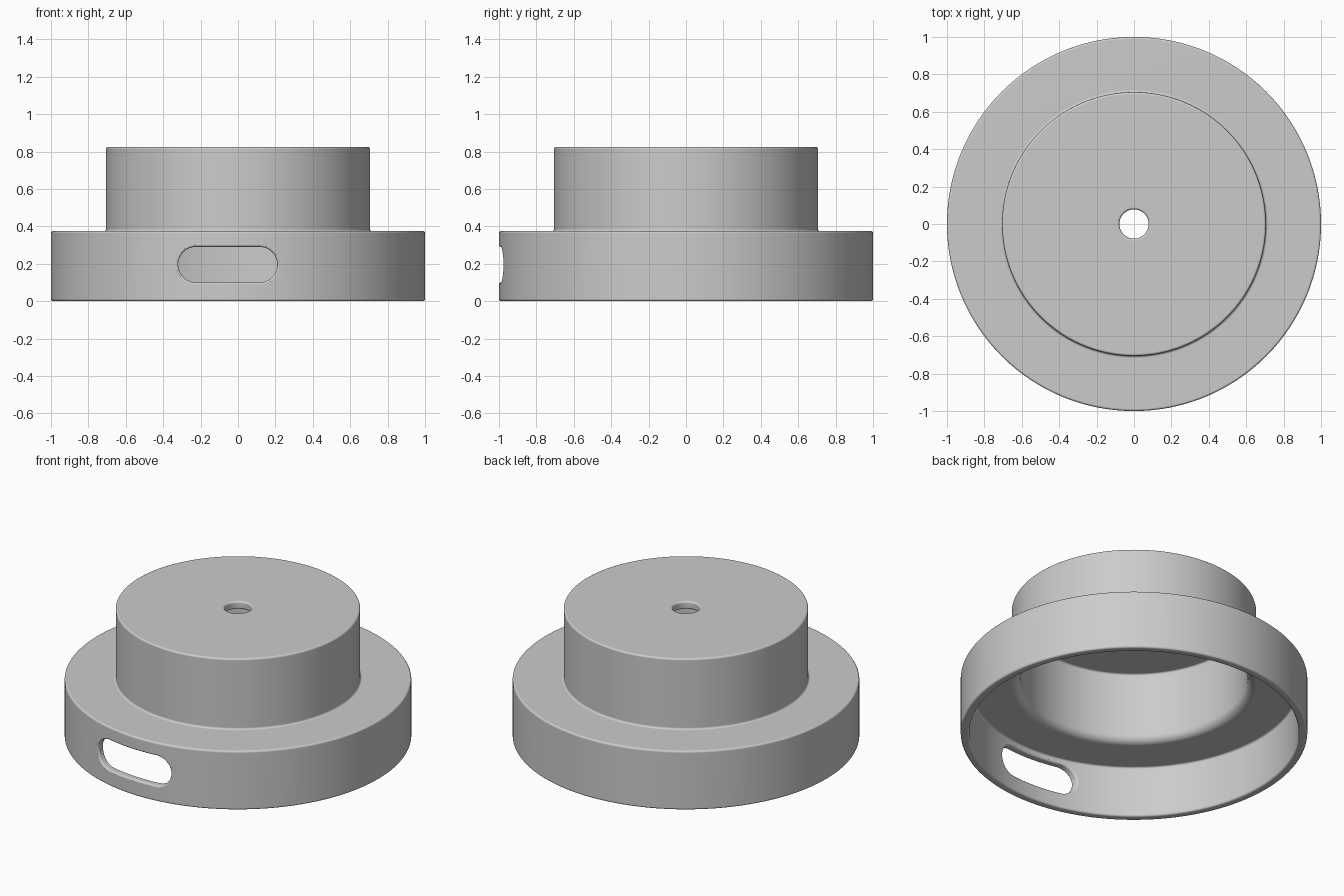
import bpy, bmesh, math
from mathutils import Vector

if "Cube" in bpy.data.objects:
    bpy.data.objects.remove(bpy.data.objects["Cube"])

grey = bpy.data.materials.new("plain grey")
grey.use_nodes = True
grey.diffuse_color = (0.6, 0.6, 0.6, 1)
grey.node_tree.nodes["Principled BSDF"].inputs["Base Color"].default_value = grey.diffuse_color

WALL = 0.05
EDGE = 0.012
ARC = 5
STEPS = 192


def loft(name, loops, joined):
    """Skin equal closed loops; join last to first, or else cap both ends."""
    bm = bmesh.new()
    rings = [[bm.verts.new(p) for p in loop] for loop in loops]
    pairs = list(zip(rings, rings[1:]))
    if joined:
        pairs.append((rings[-1], rings[0]))
    else:
        bm.faces.new(rings[0])
        bm.faces.new(rings[-1])
    for a, b in pairs:
        for i in range(len(a)):
            bm.faces.new((a[i - 1], a[i], b[i], b[i - 1]))
    bmesh.ops.recalc_face_normals(bm, faces=bm.faces[:])
    mesh = bpy.data.meshes.new(name)
    bm.to_mesh(mesh)
    bm.free()
    mesh.materials.append(grey)
    obj = bpy.data.objects.new(name, mesh)
    bpy.context.scene.collection.objects.link(obj)
    return obj


def rounded(corners):
    """Replace each (radius, height, fillet) corner of a closed outline by an arc."""
    points = []
    for i, (r, z, f) in enumerate(corners):
        p = Vector((r, z))
        d0 = (Vector(corners[i - 1][:2]) - p).normalized()
        d1 = (Vector(corners[(i + 1) % len(corners)][:2]) - p).normalized()
        for k in range(ARC + 1):
            a = math.pi / 2 * k / ARC
            points.append(p + f * (d0 + d1) - f * (math.cos(a) * d1 + math.sin(a) * d0))
    return points


# Stepped hollow cap: one wall section turned about the z axis
hole, hub, rim = 0.078, 0.705, 1.0
shelf, top = 0.375, 0.825
section = rounded([
    (rim, 0, EDGE), (rim, shelf, EDGE), (hub, shelf, EDGE), (hub, top, EDGE),
    (hole, top, EDGE), (hole, top - WALL, EDGE),
    (hub - WALL, top - WALL, EDGE), (hub - WALL, shelf - WALL, WALL),
    (rim - WALL, shelf - WALL, EDGE), (rim - WALL, 0, EDGE)])
angles = [math.tau * k / STEPS for k in range(STEPS)]
cap = loft("stepped_hollow_cap",
           [[(r * math.cos(a), r * math.sin(a), z) for r, z in section] for a in angles],
           joined=True)

# Slot cutter: stadium outline bent around the rim, flared at both wall faces
left, right, low, high = -0.32, 0.21, 0.1, 0.29
half, middle = (high - low) / 2, (high + low) / 2


def stadium(grow):
    outline = []
    reach = right - left - 2 * half
    for cx, side in ((right - half, 1), (left + half, -1)):
        for k in range(25):
            a = math.pi * k / 24 - math.pi / 2
            outline.append((cx + side * (half + grow) * math.cos(a),
                            middle + side * (half + grow) * math.sin(a)))
        for k in range(1, 16):
            outline.append((cx - side * reach * k / 16, middle + side * (half + grow)))
    return outline


def bent(radius, grow):
    return [(x, -math.sqrt(radius ** 2 - x * x), z) for x, z in stadium(grow)]


def flat(y, grow):
    return [(x, y, z) for x, z in stadium(grow)]


flare = []
for k in range(ARC + 1):
    a = math.radians(15 + 75 * k / ARC)
    flare.append((EDGE * (1 - math.cos(a)), EDGE * (1 - math.sin(a))))
loops = [flat(-1.1, EDGE), bent(rim + 0.002, EDGE)]
loops += [bent(rim - d, g) for d, g in flare]
loops += [bent(rim - WALL + d, g) for d, g in reversed(flare)]
loops += [bent(rim - WALL - 0.002, EDGE), flat(-0.8, EDGE)]
cutter = loft("slot_cutter", loops, joined=False)
cutter.hide_render = True

# Cut the slot, then shade the rounded edges
cut = cap.modifiers.new("slot", 'BOOLEAN')
cut.operation = 'DIFFERENCE'
cut.solver = 'EXACT'
cut.object = cutter
bpy.ops.object.select_all(action='DESELECT')
bpy.context.view_layer.objects.active = cap
cap.select_set(True)
bpy.context.view_layer.update()
bpy.ops.object.modifier_apply(modifier=cut.name)
bpy.data.objects.remove(cutter)
bpy.ops.object.shade_smooth_by_angle(angle=math.radians(35))
weighted = cap.modifiers.new("even shading", 'WEIGHTED_NORMAL')
weighted.keep_sharp = True
